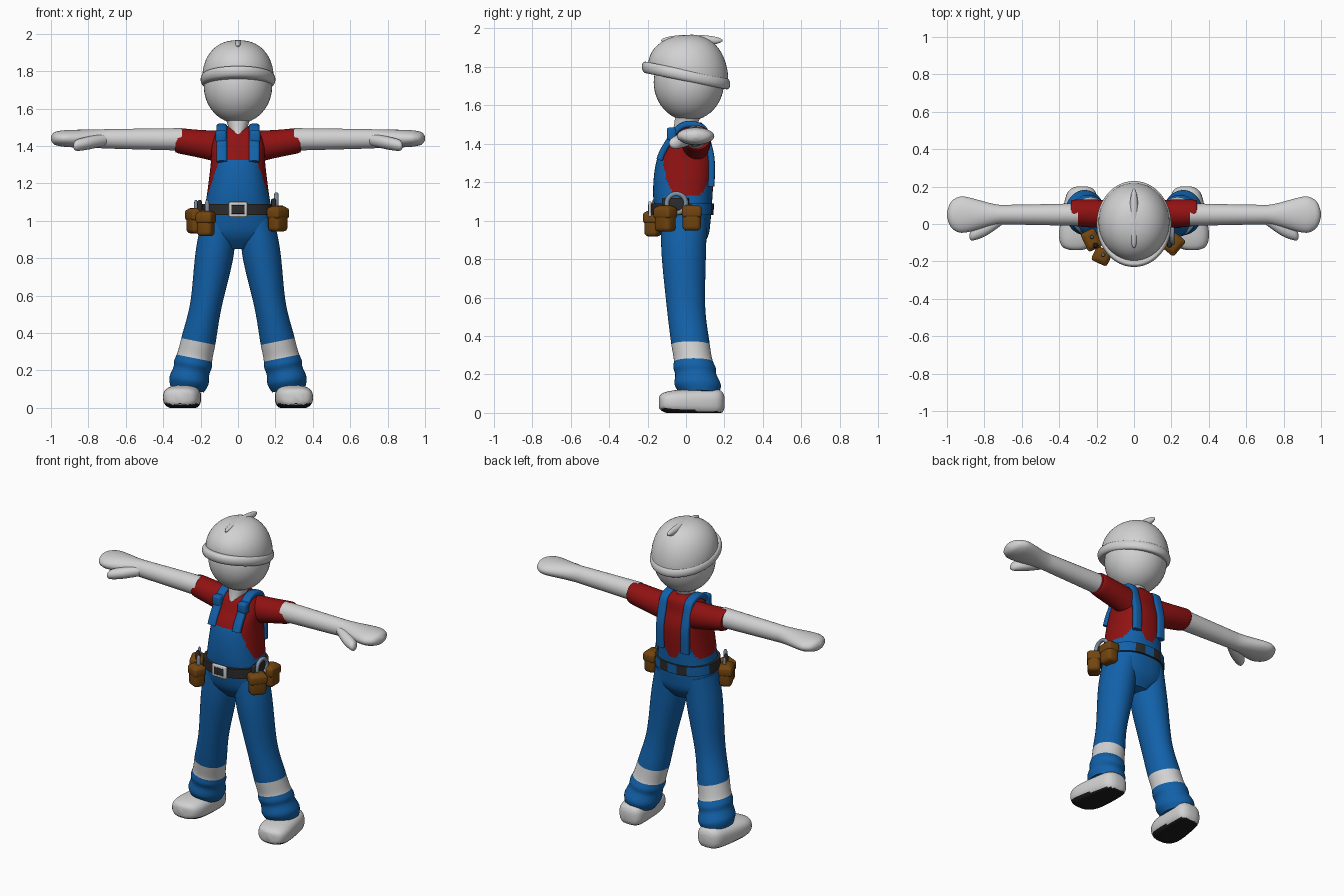
import bpy, bmesh
from math import sin, cos, pi, radians, copysign
from mathutils import Vector, Matrix
from mathutils.bvhtree import BVHTree

cube = bpy.data.objects.get("Cube")
if cube:
    bpy.data.objects.remove(cube, do_unlink=True)

X, Y, Z = Vector((1, 0, 0)), Vector((0, 1, 0)), Vector((0, 0, 1))
parts = []


def material(name, red, green, blue):
    mat = bpy.data.materials.new(name)
    mat.use_nodes = True
    colour = (red, green, blue, 1)
    mat.diffuse_color = colour
    mat.node_tree.nodes["Principled BSDF"].inputs["Base Color"].default_value = colour
    return mat


WHITE = material("off_white", .64, .64, .64)
BLUE = material("denim_blue", .006, .12, .4)
RED = material("shirt_red", .28, .006, .006)
BROWN = material("leather_brown", .17, .06, .005)
DARK = material("belt_black", .025, .025, .025)
SOLE = material("sole_black", .012, .012, .012)
STEEL = material("steel", .22, .28, .36)


def finish(name, bm, materials, rule=None, mirror=False):
    """Turn a bmesh into an object, colouring its faces by a rule."""
    bmesh.ops.recalc_face_normals(bm, faces=bm.faces)
    bm.normal_update()
    if rule:
        for face in bm.faces:
            face.material_index = int(rule(face.calc_center_median(), face.normal))
    mesh = bpy.data.meshes.new(name)
    bm.to_mesh(mesh)
    bm.free()
    for mat in materials:
        mesh.materials.append(mat)
    ob = bpy.data.objects.new(name, mesh)
    bpy.context.collection.objects.link(ob)
    if mirror:
        ob.modifiers.new("Mirror", "MIRROR")
    parts.append(ob)
    return ob


def smooth_rows(rows, steps):
    """Interpolate between rows of numbers with a smooth spline."""
    result = []
    for i in range(len(rows) - 1):
        before, after = rows[max(i - 1, 0)], rows[min(i + 2, len(rows) - 1)]
        for s in range(steps):
            t = s / steps
            result.append([b + t*(c - a)/2 + t*t*(a - 2.5*b + 2*c - d/2) + t**3*(3*b - a - 3*c + d)/2
                           for a, b, c, d in zip(before, rows[i], rows[i + 1], after)])
    return result + [rows[-1]]


def loft(name, rings, materials, rule=None, sides=32, steps=4, power=1, mirror=False):
    """Skin rings, each given as a centre and two radius vectors."""
    bm = bmesh.new()
    loops = []
    for row in smooth_rows([(*o, *u, *v) for o, u, v in rings], steps):
        centre, u, v = Vector(row[:3]), Vector(row[3:6]), Vector(row[6:])
        loop = []
        for k in range(sides):
            c, s = cos(2*pi*k/sides), sin(2*pi*k/sides)
            point = centre + u*copysign(abs(c)**power, c) + v*copysign(abs(s)**power, s)
            point.z = max(point.z, 0)
            loop.append(bm.verts.new(point))
        loops.append(loop)
    for lower, upper in zip(loops, loops[1:]):
        for k in range(sides):
            j = (k + 1) % sides
            bm.faces.new((lower[k], lower[j], upper[j], upper[k]))
    bm.faces.new(loops[0])
    bm.faces.new(loops[-1])
    return finish(name, bm, materials, rule, mirror)


def limb(name, start, end, rows, materials, u=X, v=Y, bend=(0, 0, 0), **options):
    """Loft along a bowed line; each row is a fraction and two radii."""
    start, end, bend = Vector(start), Vector(end), Vector(bend)
    rings = [(start.lerp(end, t) + bend*sin(pi*t), u*ru, v*rv) for t, ru, rv in rows]
    return loft(name, rings, materials, **options)


def ellipsoid(name, centre, radii, mat):
    bm = bmesh.new()
    bmesh.ops.create_uvsphere(bm, u_segments=40, v_segments=24, radius=1)
    bmesh.ops.scale(bm, vec=radii, verts=bm.verts)
    bmesh.ops.translate(bm, vec=centre, verts=bm.verts)
    return finish(name, bm, [mat])


def box(name, centre, size, mat, yaw=0, bevel=.006, mirror=False):
    bm = bmesh.new()
    bmesh.ops.create_cube(bm, size=1)
    bmesh.ops.scale(bm, vec=size, verts=bm.verts)
    bmesh.ops.bevel(bm, geom=bm.edges[:], offset=bevel, segments=3, profile=.5, affect='EDGES')
    turn = Matrix.Translation(centre) @ Matrix.Rotation(radians(yaw), 4, 'Z')
    bmesh.ops.transform(bm, matrix=turn, verts=bm.verts)
    return finish(name, bm, [mat], mirror=mirror)


# Torso: red shirt under a blue bib, with a rounded blue waist behind
def is_overall(centre, normal):
    x, height = abs(centre.x), centre.z - 1.13
    if centre.y < 0:
        return height < 0 or (height < .2 and x < .165 - height/3)
    return height < .1*max(0, 1 - abs(x - .085)/.06)


torso = limb("torso", (0, 0, .85), (0, .03, 1.51),
             [(0, .08, .07), (.1, .18, .12), (.22, .19, .14), (.45, .165, .155),
              (.7, .145, .15), (.85, .14, .11), (.95, .11, .085), (1, .05, .05)],
             [RED, BLUE], bend=(0, -.03, 0), rule=is_overall, sides=96, steps=10, power=.87)

# Straps wrapped over the shoulders by casting rays at the torso
bpy.context.view_layer.update()
surface = BVHTree.FromObject(torso, bpy.context.evaluated_depsgraph_get())
strap = []
for degrees in range(5, 240, 15):
    angle = radians(degrees)
    hit, normal, *_ = surface.ray_cast(Vector((.087, .02, 1.3)), Vector((0, -cos(angle), sin(angle))))
    outward = Vector((0, normal.y, normal.z)).normalized()
    strap.append((hit + outward*.008, X*.028, outward*.017))
loft("strap", strap, [BLUE], sides=20, power=.6, mirror=True)
box("strap_clip", (.09, -.075, 1.45), (.06, .05, .07), BLUE, bevel=.015, mirror=True)

# Sleeves, arms with mitten hands, and thumbs
across = dict(u=Y, v=Z, mirror=True)
limb("sleeve", (.06, .05, 1.39), (.335, .06, 1.43),
     [(0, .07, .09), (.5, .075, .075), (.95, .07, .067), (1, .06, .055)], [RED], **across)
limb("arm", (.3, .05, 1.435), (1, .05, 1.44),
     [(0, .06, .06), (.5, .053, .053), (.64, .057, .05), (.86, .096, .046), (.94, .085, .04),
      (.98, .055, .03), (1, .01, .01)], [WHITE], **across)
limb("thumb", (.7, .03, 1.435), (.88, -.065, 1.4),
     [(0, .03, .03), (.5, .045, .035), (.9, .033, .03), (1, .01, .01)], [WHITE], **across)

# Neck, head and helmet
limb("neck", (0, -.02, 1.43), (0, .015, 1.56), [(0, .035, .06), (.5, .05, .06), (1, .07, .07)], [WHITE])
ellipsoid("head", (0, .015, 1.72), (.183, .183, .2), WHITE)
tilt = Y - Z/5
brim = []
for k in range(9):
    angle = pi*(k/8 - .5)
    lip = .02*cos(angle)
    brim.append(((0, 0, 1.755 + .03*sin(angle)), X*(.18 + lip), tilt*(.21 + lip)))
loft("helmet_brim", brim, [WHITE], sides=48)
dome = []
for k in range(13):
    rise, spread = sin(k/8), max(cos(k/8), 0)**.85
    dome.append(((0, .012, 1.77 + .195*rise), X*.19*spread, (Y - Z*(1 - rise)/5)*.208*spread))
dome.append(((0, .012, 1.966), X*.01, Y*.01))
loft("helmet_dome", dome, [WHITE], sides=48)
ellipsoid("helmet_ridge", (0, .03, 1.937), (.025, .16, .03), WHITE)


# Trouser legs with a reflective band above a rumpled cuff
def is_band(centre, normal):
    return .265 < centre.z - (centre.x - .23)/5 < .352


limb("leg", (.1, -.01, 1), (.273, .07, .1),
     [(0, .09, .12), (.2, .1, .115), (.5, .083, .1), (.7, .09, .1), (.8, .093, .1),
      (.85, .1, .11), (.89, .096, .107), (.95, .104, .12), (1, .09, .1)], [BLUE, WHITE],
     u=X + Z/5, bend=(-.015, -.03, 0), rule=is_band, sides=40, steps=8, mirror=True)

# Shoes with dark soles
limb("shoe", (.31, -.14, .055), (.277, .2, .055),
     [(0, .03, .03), (.07, .08, .05), (.3, .1, .065), (.8, .085, .07), (.95, .065, .06), (1, .03, .03)],
     [WHITE, SOLE], v=Z, rule=lambda centre, normal: normal.z < -.6 and centre.z < .03,
     sides=40, power=.75, mirror=True)


# Belt passing through denim loops behind, with a buckle and holster
def is_loop(centre, normal):
    return centre.y > .03 and not .035 < abs(centre.x) < .09


limb("belt", (0, -.02, 1.03), (0, -.02, 1.09), [(0, .196, .163), (1, .19, .166)], [DARK, BLUE],
     rule=is_loop, sides=96, steps=1, power=.87)
box("buckle_frame", (0, -.188, 1.06), (.1, .016, .08), WHITE)
box("buckle_centre", (0, -.194, 1.06), (.07, .008, .046), DARK, bevel=.002)
box("tool_holster", (.19, -.055, 1.075), (.025, .14, .085), DARK)

# Tool pouches with flaps
for name, x, y, z, yaw, width in (("left_front", .213, -.108, 1.01, 50, .1),
                                  ("left_rear", .215, .03, 1.015, 90, .095),
                                  ("right_front", -.172, -.172, .985, -25, .085),
                                  ("right_rear", -.228, -.085, 1, -65, .1)):
    box(name + "_pouch", (x, y, z), (width, .075, .135), BROWN, yaw, .022)
    box(name + "_pouch_flap", (x, y, z + .03), (width + .008, .083, .06), BROWN, yaw, .016)

# Tool ring and hand tools
bpy.ops.mesh.primitive_torus_add(major_radius=.05, minor_radius=.012, major_segments=32,
                                 minor_segments=12, location=(.205, -.05, 1.09), rotation=(0, pi/2, 0))
tool_ring = bpy.context.object
tool_ring.name = "tool_ring"
tool_ring.data.materials.append(STEEL)
parts.append(tool_ring)
for name, x, y, radius, mat in (("wrench", -.165, -.165, .012, STEEL),
                                ("tool_handle", -.205, -.115, .014, DARK),
                                ("screwdriver", -.225, -.07, .01, STEEL)):
    limb(name, (x, y, 1), (x, y, 1.11), [(0, radius, radius), (.8, radius, radius), (1, radius/2, radius/2)],
         [mat], sides=12)

# Smooth shading that keeps hard edges
bpy.ops.object.select_all(action='DESELECT')
for ob in parts:
    ob.select_set(True)
bpy.context.view_layer.objects.active = parts[0]
bpy.ops.object.shade_smooth_by_angle(angle=radians(45))
